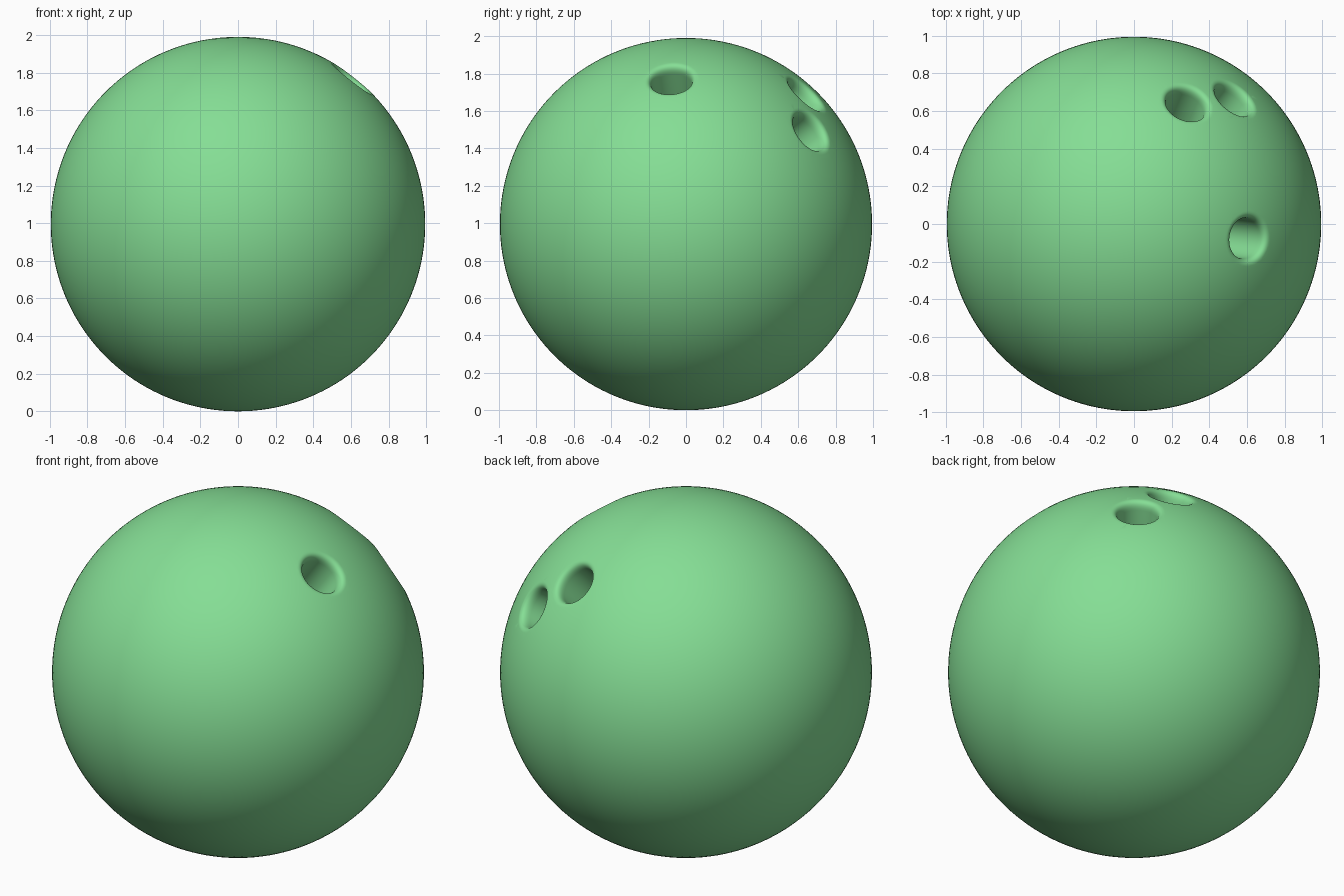
import bpy, bmesh, math
from mathutils import Vector

if "Cube" in bpy.data.objects:
    bpy.data.objects.remove(bpy.data.objects["Cube"])

CENTRE = Vector((0, 0, 0.995))
R = 0.995

green = bpy.data.materials.new("light green")
green.diffuse_color = (0.235, 0.73, 0.30, 1)
green.use_nodes = True
green.node_tree.nodes["Principled BSDF"].inputs["Base Color"].default_value = green.diffuse_color


def add_object(name, bm):
    mesh = bpy.data.meshes.new(name)
    bm.to_mesh(mesh)
    bm.free()
    obj = bpy.data.objects.new(name, mesh)
    obj.data.materials.append(green)
    bpy.context.collection.objects.link(obj)
    return obj


def hole_cutter(name, direction, r=0.108, flare=0.15, depth=0.5, seg=64):
    """Revolved drill shape with a rounded lip that runs out onto the ball."""
    top = math.sqrt(R * R - flare * flare)
    p0, p1, p2 = Vector((r, 0.935)), Vector((r, R - 0.004)), Vector((flare, top))
    profile = [(r, R - depth)]
    for i in range(9):
        t = i / 8
        profile.append(tuple((1 - t) ** 2 * p0 + 2 * t * (1 - t) * p1 + t * t * p2))
    profile += [(flare + 0.01, top + 0.002), (flare + 0.01, 1.1)]
    bm = bmesh.new()
    rings = []
    for rad, h in profile:
        rings.append([bm.verts.new((rad * math.cos(2 * math.pi * k / seg),
                                    rad * math.sin(2 * math.pi * k / seg), h))
                      for k in range(seg)])
    for a, b in zip(rings, rings[1:]):
        for k in range(seg):
            j = (k + 1) % seg
            bm.faces.new((a[k], a[j], b[j], b[k]))
    bm.faces.new(rings[0][::-1])
    bm.faces.new(rings[-1])
    bmesh.ops.recalc_face_normals(bm, faces=bm.faces)
    obj = add_object(name, bm)
    obj.rotation_mode = 'QUATERNION'
    obj.rotation_quaternion = Vector(direction).to_track_quat('Z', 'Y')
    obj.location = CENTRE
    obj.hide_render = True
    return obj


# ball
bm = bmesh.new()
bmesh.ops.create_uvsphere(bm, u_segments=160, v_segments=80, radius=R)
bmesh.ops.translate(bm, verts=bm.verts, vec=CENTRE)
ball = add_object("ball", bm)

# thumb hole and two finger holes
holes = {"thumb_hole_cutter": (0.615, -0.08, 0.785),
         "left_finger_hole_cutter": (0.285, 0.65, 0.705),
         "right_finger_hole_cutter": (0.54, 0.675, 0.505)}
cutters = [hole_cutter(n, d) for n, d in holes.items()]
for c in cutters:
    mod = ball.modifiers.new(c.name, 'BOOLEAN')
    mod.operation = 'DIFFERENCE'
    mod.solver = 'EXACT'
    mod.object = c

bpy.context.view_layer.objects.active = ball
ball.select_set(True)
for m in list(ball.modifiers):
    bpy.ops.object.modifier_apply(modifier=m.name)
for c in cutters:
    bpy.data.objects.remove(c)
bpy.ops.object.shade_smooth_by_angle(angle=math.radians(35))
